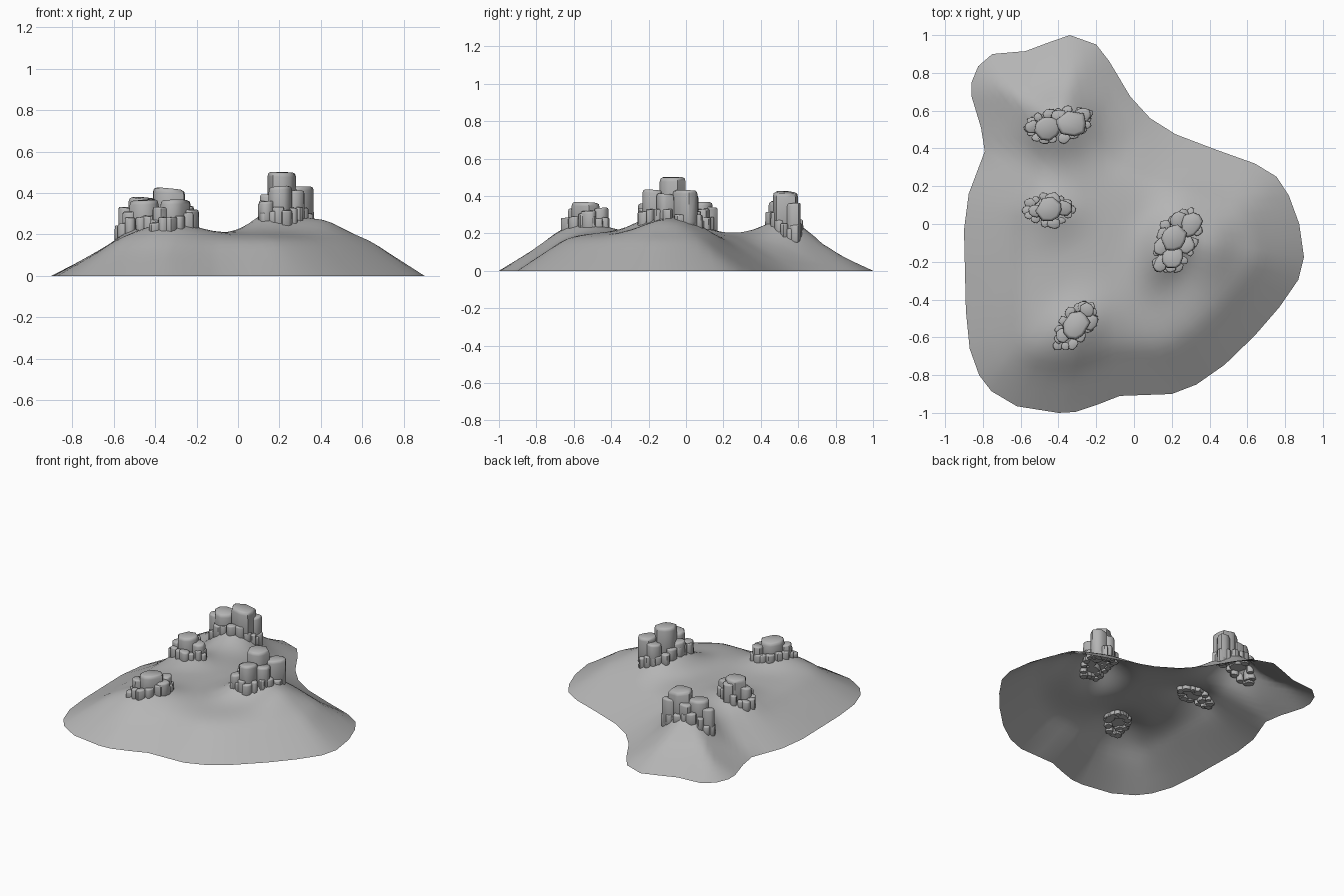
import bpy, bmesh, math, random
from mathutils import Vector

if "Cube" in bpy.data.objects:
    bpy.data.objects.remove(bpy.data.objects["Cube"])

random.seed(4)

# Shoreline of the hill, clockwise from the back
OUTLINE = [(-.34, 1), (-.2, .95), (-.13, .86), (-.02, .675), (.085, .56), (.22, .475), (.43, .395),
           (.64, .32), (.755, .25), (.82, .15), (.875, 0), (.9, -.175), (.87, -.295), (.77, -.44),
           (.64, -.59), (.48, -.745), (.33, -.85), (.2, -.9), (-.075, -.91),
           (-.19, -.955), (-.31, -.995), (-.4, -1), (-.62, -.965), (-.755, -.885), (-.82, -.8),
           (-.87, -.66), (-.89, -.46), (-.9, -.03), (-.875, .16),
           (-.79, .385), (-.81, .51), (-.86, .675), (-.86, .75), (-.825, .835),
           (-.75, .9), (-.575, .915), (-.455, .96)]
EDGE = [Vector(p) for p in OUTLINE]
CENTRE = Vector((-.15, 0))

# Mounds: x, y, extra height, long radius, short radius, turn in degrees
MOUNDS = [(.18, -.1, .115, .20, .12, 65), (.4, -.11, .065, .18, .13, 90),
          (-.38, .53, .09, .20, .155, 12), (-.45, .06, .045, .16, .12, 0),
          (-.32, -.55, .06, .2, .14, 40)]


def shore_distance(p):
    best = 9
    for a, b in zip(EDGE, EDGE[1:] + EDGE[:1]):
        t = max(0, min(1, (p - a).dot(b - a) / (b - a).length_squared))
        best = min(best, (p - a - (b - a) * t).length)
    return best


def height(x, y):
    p = Vector((x, y))
    d = shore_distance(p)
    # bank is steep to the front right, gentle to the back left
    out = p - CENTRE
    k = out.normalized().dot(Vector((.8, -.6))) if out.length > .01 else 0
    w = .25 - .035 * k
    h = .145 * d / w if d < w else .145 + .06 * (1 - math.exp(-(d - w) / .09))
    for mx, my, a, r1, r2, turn in MOUNDS:
        c, s = math.cos(math.radians(turn)), math.sin(math.radians(turn))
        u, v = (x - mx) * c + (y - my) * s, (y - my) * c - (x - mx) * s
        h += a * math.exp(-(u / r1) ** 2 - (v / r2) ** 2) * min(1, d / w)
    return h


stone_grey = bpy.data.materials.new("stone_grey")
stone_grey.diffuse_color = (.46, .46, .46, 1)
stone_grey.use_nodes = True
stone_grey.node_tree.nodes["Principled BSDF"].inputs["Base Color"].default_value = stone_grey.diffuse_color


def make_object(name, bm, angle):
    mesh = bpy.data.meshes.new(name)
    bm.to_mesh(mesh)
    bm.free()
    mesh.materials.append(stone_grey)
    ob = bpy.data.objects.new(name, mesh)
    bpy.context.collection.objects.link(ob)
    bpy.ops.object.select_all(action='DESELECT')
    ob.select_set(True)
    bpy.context.view_layer.objects.active = ob
    bpy.ops.object.shade_smooth_by_angle(angle=math.radians(angle))


# Hill: open shell made of rings shrinking from the shoreline to the centre
bm = bmesh.new()
loop = []
for a, b in zip(EDGE, EDGE[1:] + EDGE[:1]):
    loop += [a, (a + b) / 2]
RINGS = 28
rings = []
for i in range(RINGS):
    f = 1 - i / RINGS
    ring = []
    for p in loop:
        q = CENTRE + (p - CENTRE) * f
        ring.append(bm.verts.new((q.x, q.y, height(q.x, q.y) if i else 0)))
    rings.append(ring)
top = bm.verts.new((CENTRE.x, CENTRE.y, height(*CENTRE)))
n = len(loop)
for outer, inner in zip(rings, rings[1:]):
    for j in range(n):
        k = (j + 1) % n
        bm.faces.new((outer[k], outer[j], inner[j], inner[k]))
for j in range(n):
    bm.faces.new((rings[-1][(j + 1) % n], rings[-1][j], top))
make_object("hill", bm, 60)


# Boulder: uneven, slightly stretched column with rounded shoulders
def boulder(bm, x, y, r, z0, z1, turn):
    sides = 9
    start = random.random() * 6.28
    stretch = random.uniform(1, 1.15)
    ct, st = math.cos(math.radians(turn)), math.sin(math.radians(turn))
    spokes = []
    for i in range(sides):
        a = start + 6.283 * (i + random.uniform(-.25, .25)) / sides
        q = r * random.uniform(.9, 1.12)
        u, v = q * math.cos(a) * stretch, q * math.sin(a) / stretch
        spokes.append((u * ct - v * st, u * st + v * ct))
    c = min(.3 * r, .2 * (z1 - z0))
    tx, ty = random.uniform(-.1, .1), random.uniform(-.1, .1)
    levels = [(z0, .85), (z0 + c, 1), (z1 - c, .98), (z1 - .3 * c, .92), (z1, .76)]
    rows = []
    for z, s in levels:
        row = []
        for px, py in spokes:
            dx, dy = px * s, py * s
            lean = dx * tx + dy * ty if z > z0 + c else 0
            row.append(bm.verts.new((x + dx, y + dy, z + lean)))
        rows.append(row)
    for lo, hi in zip(rows, rows[1:]):
        for i in range(sides):
            k = (i + 1) % sides
            bm.faces.new((lo[i], lo[k], hi[k], hi[i]))
    bm.faces.new(rows[-1])
    bm.faces.new(rows[0][::-1])


# Rock cluster: large boulders (x, y, radius, top) and an oval of small stones round the foot
def cluster(name, cx, cy, r1, r2, turn, stones):
    bm = bmesh.new()
    for x, y, r, z in stones:
        boulder(bm, x, y, r, height(x, y) - .03, z, turn)
    count = int((r1 + r2) * 72)
    c, s = math.cos(math.radians(turn)), math.sin(math.radians(turn))
    for i in range(count):
        a = 6.283 * (i + random.uniform(-.2, .2)) / count
        f = random.uniform(.85, 1)
        u, v = r1 * f * math.cos(a), r2 * f * math.sin(a)
        x, y = cx + u * c - v * s, cy + u * s + v * c
        h = height(x, y)
        boulder(bm, x, y, random.uniform(.02, .033), h - .03, h + random.uniform(.025, .065), turn)
    make_object(name, bm, 50)


cluster("rocks_right", .225, -.09, .175, .095, 63, [
    (.21, -.075, .07, .50), (.305, 0, .062, .43), (.205, -.18, .06, .43), (.235, .02, .045, .40),
    (.275, -.11, .052, .41), (.145, -.12, .045, .39), (.14, -.21, .042, .36)])
cluster("rocks_back", -.4, .525, .165, .08, 12, [
    (-.33, .53, .076, .42), (-.455, .505, .068, .375), (-.275, .575, .045, .36),
    (-.54, .515, .038, .33), (-.4, .57, .04, .35)])
cluster("rocks_left", -.45, .075, .12, .075, 0, [
    (-.45, .075, .065, .365), (-.375, .085, .045, .33), (-.43, .13, .04, .34), (-.52, .07, .036, .31)])
cluster("rocks_front", -.31, -.535, .135, .07, 52, [
    (-.31, -.535, .075, .365), (-.23, -.52, .042, .32), (-.25, -.455, .04, .335), (-.375, -.59, .038, .33)])
